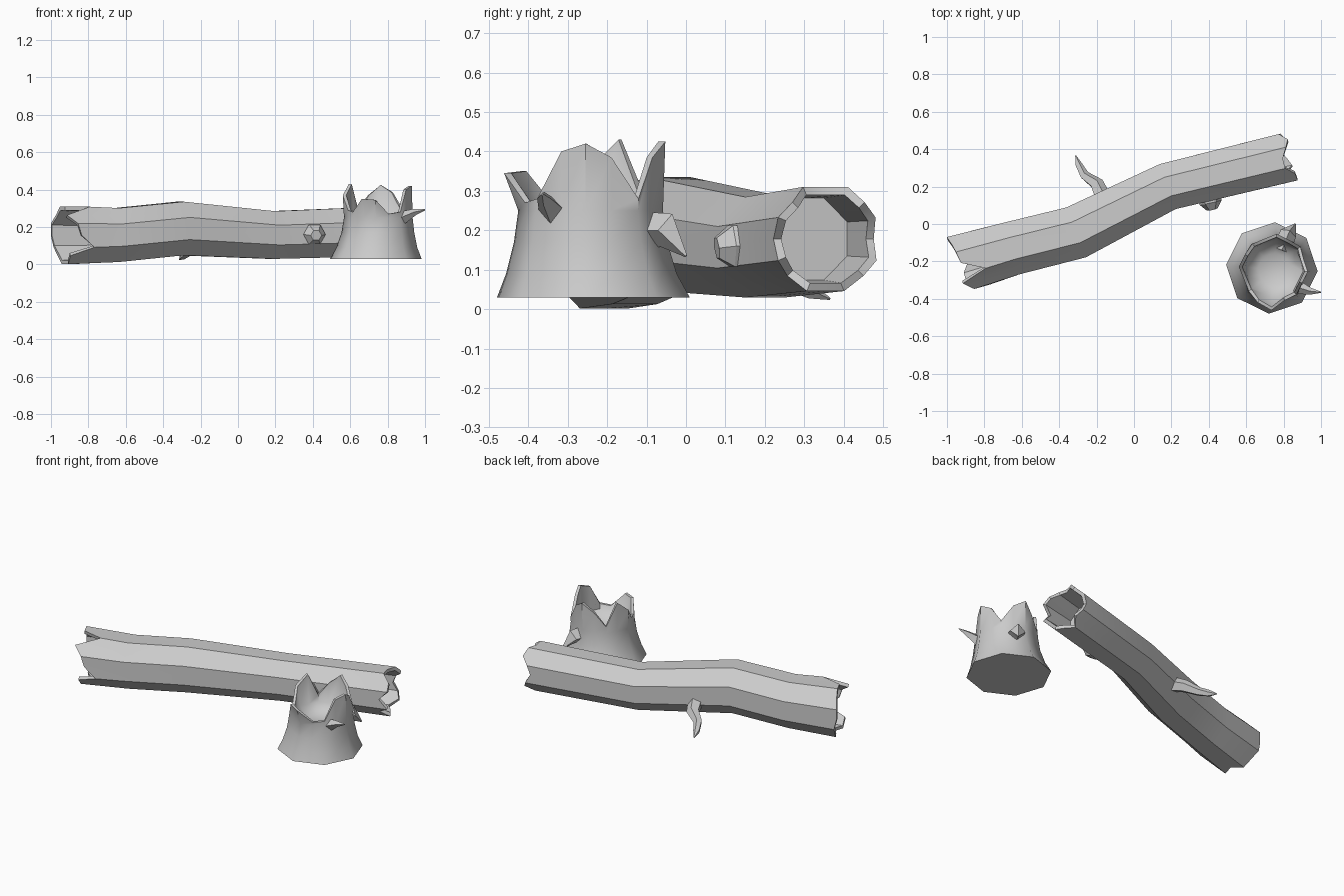
import bpy, bmesh
from math import sin, cos, pi, radians
from mathutils import Vector as V

if "Cube" in bpy.data.objects:
    bpy.data.objects.remove(bpy.data.objects["Cube"])

Z = V((0, 0, 1))


def octagon(c, u, v, r, phase=0.0):
    """16 points: eight corners with a midpoint on each side."""
    c = V(c)
    corner = [c + u * r * cos(phase + i * pi / 4) + v * r * sin(phase + i * pi / 4) for i in range(8)]
    pts = []
    for i in range(8):
        pts += [corner[i], (corner[i] + corner[(i + 1) % 8]) / 2]
    return pts


def skin(name, rings, angle=35):
    """Skin a list of equal rings into a closed mesh object."""
    bm = bmesh.new()
    rows = [[bm.verts.new(p) for p in ring] for ring in rings]
    n = len(rows[0])
    for a, b in zip(rows, rows[1:]):
        for i in range(n):
            j = (i + 1) % n
            bm.faces.new((a[i], a[j], b[j], b[i]))
    bm.faces.new(rows[0][::-1])
    bm.faces.new(rows[-1])
    bmesh.ops.recalc_face_normals(bm, faces=bm.faces)
    me = bpy.data.meshes.new(name)
    bm.to_mesh(me)
    bm.free()
    ob = bpy.data.objects.new(name, me)
    bpy.context.collection.objects.link(ob)
    bpy.ops.object.select_all(action='DESELECT')
    ob.select_set(True)
    bpy.context.view_layer.objects.active = ob
    bpy.ops.object.shade_smooth_by_angle(angle=radians(angle))
    return ob


def twig(name, path, sides=5, angle=35):
    """Tapered branch through (x, y, z, radius) points."""
    pts = [V(p[:3]) for p in path]
    rings = []
    for i, p in enumerate(path):
        d = (pts[min(i + 1, len(pts) - 1)] - pts[max(i - 1, 0)]).normalized()
        u = d.cross(Z).normalized()
        w = u.cross(d)
        rings.append([pts[i] + (u * cos(2 * pi * k / sides) + w * sin(2 * pi * k / sides)) * p[3]
                      for k in range(sides)])
    return skin(name, rings, angle)


# Fallen log: bent octagonal trunk with jagged hollow ends
path = [(-.925, -.208, .155, .166), (-.65, -.13, .157, .156), (-.31, -.045, .192, .155),
        (.18, .2, .157, .138), (.815, .355, .178, .143)]
jag_left = [.035, .02, .01, 0, -.12, .02, -.03, -.05, -.12, .0, .0, -.04, .0, .01, .02, .035]
jag_right = [-.01, .03, .01, -.02, -.02, .025, .03, -.02, .03, -.03, .02, .0, -.03, .02, .0, -.03]
PH = pi / 8


def frame(i):
    a, b = V(path[max(i - 1, 0)][:3]), V(path[min(i + 1, len(path) - 1)][:3])
    d = b - a
    d.z = 0
    d.normalize()
    return d, Z.cross(d)


def log_end(i, sign, jag):
    d, u = frame(i)
    c, r = V(path[i][:3]), path[i][3]
    lip = [[p + d * sign * o for p, o in zip(octagon(c, u, Z, q, PH), jag)] for q in (r, r - .022)]
    floor = octagon(c - d * sign * .2, u, Z, r - .03, PH)
    return [lip[0], lip[1], floor]


body = [octagon(path[i][:3], frame(i)[1], Z, path[i][3], PH) for i in range(1, len(path) - 1)]
skin("fallen_log", log_end(0, -1, jag_left)[::-1] + body + log_end(4, 1, jag_right))

# Side branch and cut knot on the log
twig("log_branch", [(-.15, .1, .15, .05), (-.2, .215, .1, .038), (-.265, .26, .07, .026),
                    (-.295, .315, .045, .02), (-.312, .365, .026, .003)])
twig("log_knot", [(.395, .18, .16, .062), (.41, .115, .16, .06), (.418, .078, .155, .03)], 6, 20)

# Stump: flared base, waist, torn rim with tall splinters, bowl inside
X, Y = V((1, 0, 0)), V((0, 1, 0))
SP = radians(-4)
rim_z = [.42, .385, .28, .385, .425, .37, .29, .43, .37, .29, .28, .35, .345, .27, .28, .40]
rim_r = [.18, .18, .185, .19, .19, .185, .18, .19, .19, .185, .18, .215, .22, .19, .18, .18]


def rim(inset):
    out = []
    for p, z, r in zip(octagon((.75, -.242, 0), X, Y, 1, SP), rim_z, rim_r):
        out.append(V((.75 + (p.x - .75) * (r - inset), -.242 + (p.y + .242) * (r - inset), z)))
    return out


rings = [octagon((x, y, z), X, Y, r, SP) for x, y, z, r in [
    (.737, -.235, .03, .245), (.742, -.24, .09, .217), (.748, -.242, .17, .195), (.75, -.242, .25, .184)]]
rings += [rim(0), rim(.018), octagon((.75, -.242, .25), X, Y, .155, SP),
          octagon((.75, -.242, .2), X, Y, .09, SP)]
skin("stump", rings, 45)

# Broken branches on the stump
twig("stump_stub", [(.79, -.14, .2, .05), (.825, -.05, .2, .045), (.862, .0, .135, .004)], 4)
twig("stump_spike", [(.88, -.34, .25, .035), (.945, -.36, .28, .018), (1.0, -.365, .292, .003)], 4)
